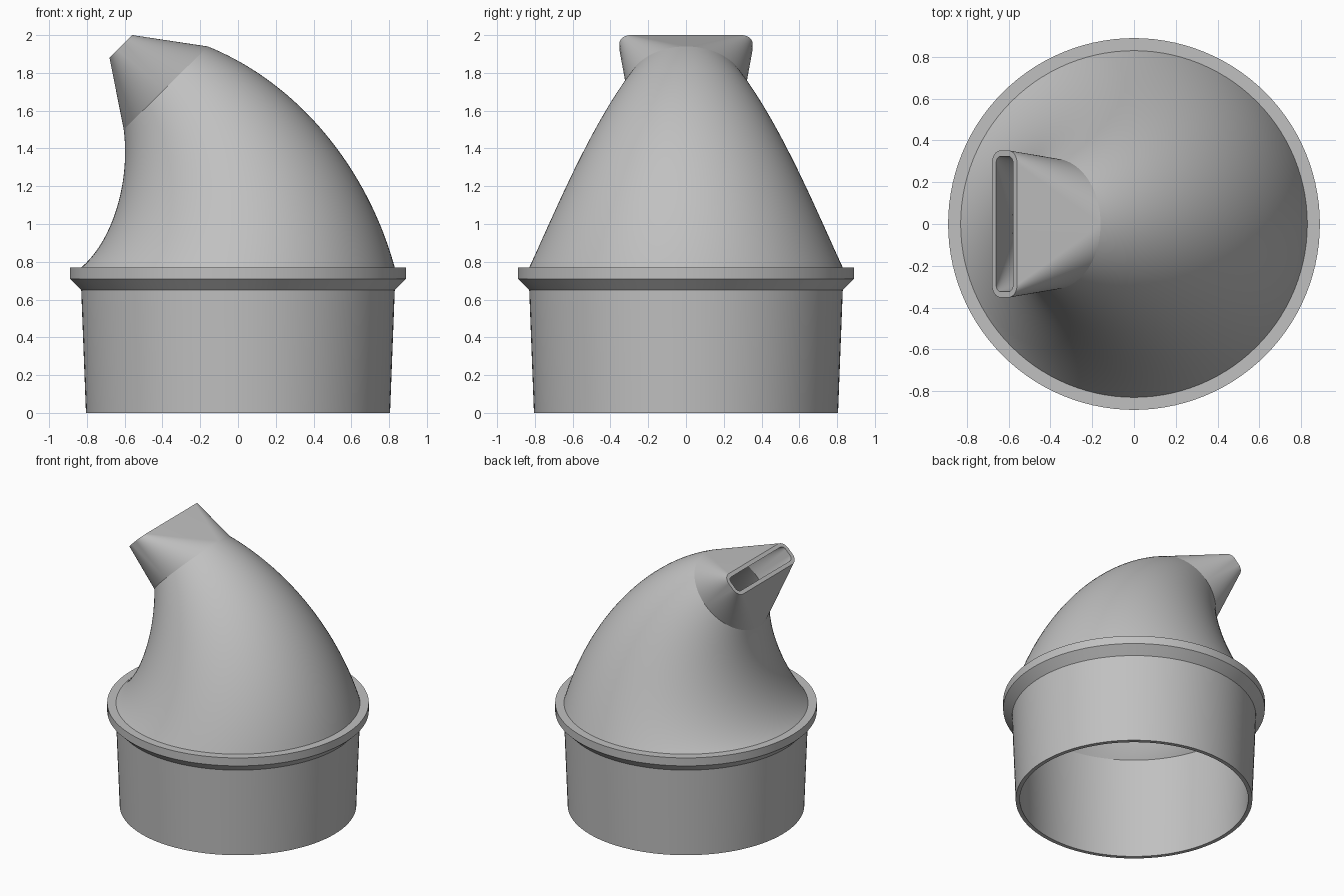
import bpy, bmesh, math
from mathutils import Vector

cube = bpy.data.objects.get("Cube")
if cube:
    bpy.data.objects.remove(cube, do_unlink=True)

CORNER_STEPS = 28   # segments per quarter turn
WALL = 0.028

grey = bpy.data.materials.new("plain_grey")
grey.use_nodes = True
colour = (0.53, 0.53, 0.53, 1)
grey.diffuse_color = colour
grey.node_tree.nodes["Principled BSDF"].inputs["Base Color"].default_value = colour


def section(centre, u, radius, straight_u=0, straight_v=0):
    """Rounded rectangle (a circle when the straights are zero) spanned by u and y."""
    v = Vector((0, 1, 0))
    points = []
    for quarter, (su, sv) in enumerate([(1, 1), (-1, 1), (-1, -1), (1, -1)]):
        for k in range(CORNER_STEPS + 1):
            a = (quarter + k / CORNER_STEPS) * math.pi / 2
            points.append(centre + u * (su * straight_u + radius * math.cos(a))
                          + v * (sv * straight_v + radius * math.sin(a)))
    return points


def loft(name, strips):
    """Skin each strip of sections; consecutive sections are joined."""
    bm = bmesh.new()
    for strip in strips:
        rings = [[bm.verts.new(p) for p in ring] for ring in strip]
        for a, b in zip(rings, rings[1:]):
            for i in range(len(a)):
                j = (i + 1) % len(a)
                bm.faces.new((a[i], a[j], b[j], b[i]))
    bmesh.ops.remove_doubles(bm, verts=bm.verts[:], dist=1e-5)
    mesh = bpy.data.meshes.new(name)
    bm.to_mesh(mesh)
    bm.free()
    mesh.materials.append(grey)
    obj = bpy.data.objects.new(name, mesh)
    bpy.context.collection.objects.link(obj)
    bpy.ops.object.select_all(action='DESELECT')
    obj.select_set(True)
    bpy.context.view_layer.objects.active = obj
    bpy.ops.object.shade_smooth_by_angle(angle=math.radians(25))
    return obj


def bezier(points, t):
    p = [Vector((x, 0, z)) for x, z in points]
    s = 1 - t
    return p[0] * s**3 + p[1] * 3 * s * s * t + p[2] * 3 * s * t * t + p[3] * t**3


# Tapered socket with its chamfered flange: inside down, rim, outside up
X = Vector((1, 0, 0))
socket_profile = [(0.83 - WALL, 0.77), (0.805 - WALL, 0), (0.805, 0), (0.83, 0.65),
                  (0.89, 0.71), (0.89, 0.77), (0.83, 0.77)]
loft("socket_with_flange",
     [[section(Vector((0, 0, z)), X, r) for r, z in socket_profile]])

# Curved hood: circles spanning two side curves, leaning over toward -x
inner_curve = [(-0.83, 0.77), (-0.665, 0.91), (-0.57, 1.22), (-0.605, 1.5)]
outer_curve = [(0.83, 0.77), (0.68, 1.31), (0.31, 1.75), (-0.16, 1.94)]
outside, inside = [], []
STEPS = 40
for i in range(STEPS + 1):
    low, high = bezier(inner_curve, i / STEPS), bezier(outer_curve, i / STEPS)
    centre, half = (low + high) / 2, (high - low) / 2
    u = half.normalized()
    outside.append(section(centre, u, half.length))
    inside.append(section(centre, u, half.length - WALL))
loft("curved_hood", [outside, inside[::-1]])

# Spout: from the round hood end to a flat slot, with an open mouth
slope = Vector((1, 0, 1)).normalized()
mouth = Vector((-0.62, 0, 1.94))
loft("slot_spout", [[outside[-1],
                     section(mouth, slope, 0.06, 0.025, 0.292),
                     section(mouth, slope, 0.032, 0.025, 0.292),
                     inside[-1]]])
